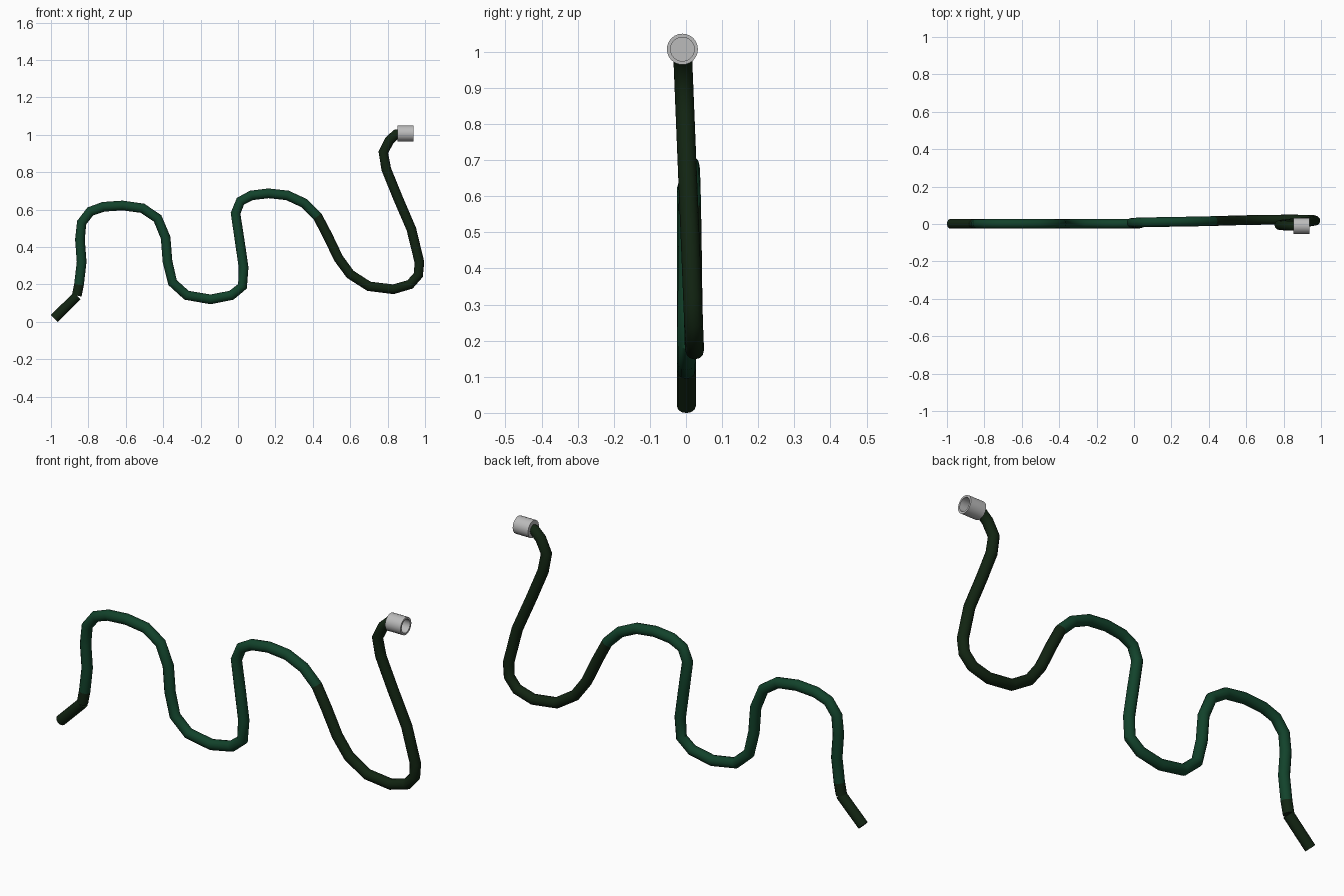
import bpy, bmesh, math
from mathutils import Vector

if "Cube" in bpy.data.objects:
    bpy.data.objects.remove(bpy.data.objects["Cube"])


def material(name, rgb):
    m = bpy.data.materials.new(name)
    m.diffuse_color = (*rgb, 1)
    m.use_nodes = True
    m.node_tree.nodes["Principled BSDF"].inputs["Base Color"].default_value = m.diffuse_color
    return m


GREEN = material("hose green", (0.006, 0.055, 0.024))
DARK = material("dark green", (0.006, 0.018, 0.006))
GREY = material("metal grey", (0.5, 0.5, 0.5))


def sweep(name, pts, radii, mats, sides=12, angle=40, rule=None):
    """Round tube through points lying roughly in the xz plane."""
    bm = bmesh.new()
    pts = [Vector(p) for p in pts]
    rings = []
    for i, p in enumerate(pts):
        t = Vector((0, 0, 0))
        if i > 0:
            t += (p - pts[i - 1]).normalized()
        if i < len(pts) - 1:
            t += (pts[i + 1] - p).normalized()
        if t.length < 1e-6:
            t = Vector((1, 0, 0))
        t.normalize()
        u = t.cross(Vector((0, 1, 0))).normalized()
        v = t.cross(u)
        rings.append([bm.verts.new(p + radii[i] * (u * math.cos(a) + v * math.sin(a)))
                      for a in (2 * math.pi * k / sides for k in range(sides))])
    for i in range(len(rings) - 1):
        for k in range(sides):
            n = (k + 1) % sides
            f = bm.faces.new((rings[i][k], rings[i][n], rings[i + 1][n], rings[i + 1][k]))
            if rule:
                f.material_index = rule(pts[i])
    for ring, mid in ((rings[0], pts[0]), (rings[-1], pts[-1])):
        f = bm.faces.new(ring)
        if rule:
            f.material_index = rule(mid)
    bmesh.ops.recalc_face_normals(bm, faces=bm.faces)
    me = bpy.data.meshes.new(name)
    bm.to_mesh(me)
    bm.free()
    ob = bpy.data.objects.new(name, me)
    bpy.context.collection.objects.link(ob)
    for m in mats:
        me.materials.append(m)
    bpy.ops.object.select_all(action='DESELECT')
    ob.select_set(True)
    bpy.context.view_layer.objects.active = ob
    bpy.ops.object.shade_smooth_by_angle(angle=math.radians(angle))
    return ob


# Winding centre line of the hose in front view (x, z)
path = [(-.862, .14), (-.85, .2), (-.836, .32), (-.845, .44), (-.836, .53), (-.79, .59),
        (-.72, .615), (-.617, .622), (-.51, .607), (-.43, .553), (-.387, .45),
        (-.377, .323), (-.35, .21), (-.275, .142), (-.147, .12), (-.035, .142),
        (.024, .19), (.03, .29), (.008, .44), (-.013, .58), (.013, .645), (.072, .676),
        (.163, .687), (.264, .676), (.355, .634), (.425, .564), (.478, .463),
        (.537, .34), (.6, .254), (.7, .19), (.83, .174), (.92, .2), (.964, .25),
        (.97, .318), (.927, .495), (.852, .67), (.793, .815), (.777, .906),
        (.81, .97), (.845, 1.003), (.88, 1.008)]


def depth(i):
    """The hose drifts slightly back, then forward along its last rise."""
    x, z = path[i]
    if i < 17:
        return .001
    if i <= 30:
        return .001 + .023 * (i - 16) / 14
    return .024 - .034 * (z - .174) / .834


R = .026
sweep("hose", [(x, depth(i), z) for i, (x, z) in enumerate(path)], [R] * len(path),
      [GREEN, DARK], rule=lambda p: int(p.x > .42 or (p.x < -.8 and p.z < .19)))

# Straight tail end
sweep("hose_tail", [(-.982, .001, .018), (-.86, .001, .139)], [R, R], [DARK])

# Metal coupling with an open bore facing +x
xs = [.852, .937, .937, .887]
rs = [.043, .043, .033, .033]
bm = bmesh.new()
N = 24
rings = [[bm.verts.new((x, -.01 + r * math.cos(2 * math.pi * k / N),
                        1.007 + r * math.sin(2 * math.pi * k / N))) for k in range(N)]
         for x, r in zip(xs, rs)]
for a, b in zip(rings, rings[1:]):
    for k in range(N):
        n = (k + 1) % N
        bm.faces.new((a[k], a[n], b[n], b[k]))
bm.faces.new(rings[0])
bm.faces.new(rings[-1])
bmesh.ops.recalc_face_normals(bm, faces=bm.faces)
me = bpy.data.meshes.new("coupling")
bm.to_mesh(me)
bm.free()
me.materials.append(GREY)
ob = bpy.data.objects.new("coupling", me)
bpy.context.collection.objects.link(ob)
bpy.ops.object.select_all(action='DESELECT')
ob.select_set(True)
bpy.context.view_layer.objects.active = ob
bpy.ops.object.shade_smooth_by_angle(angle=math.radians(35))
